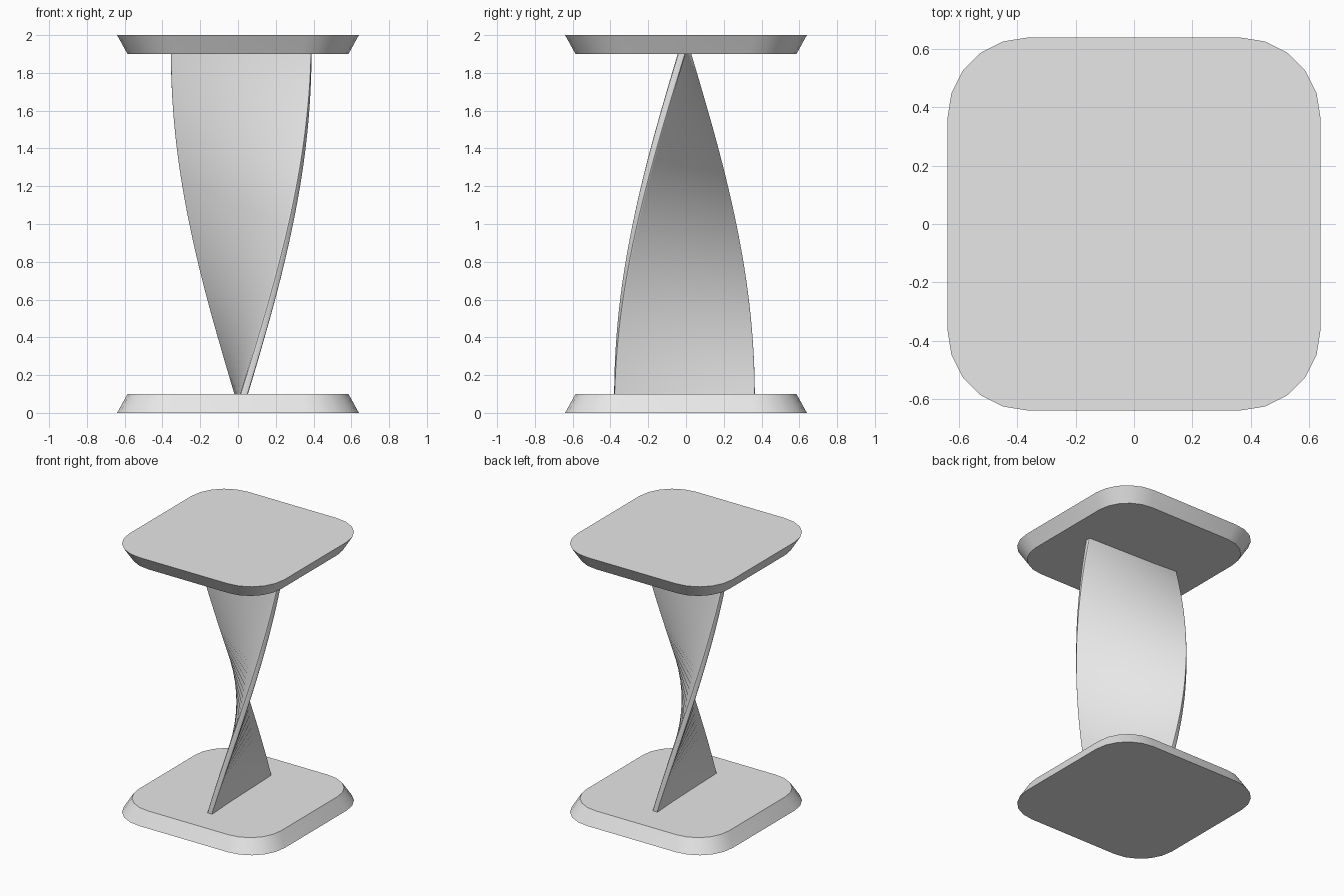
import bpy, bmesh, math

if "Cube" in bpy.data.objects:
    bpy.data.objects.remove(bpy.data.objects["Cube"])

grey = bpy.data.materials.new("light_grey")
grey.diffuse_color = (0.8, 0.8, 0.8, 1)
grey.use_nodes = True
grey.node_tree.nodes["Principled BSDF"].inputs["Base Color"].default_value = grey.diffuse_color


def rounded_rect(hx, hy, r, steps):
    """Counter-clockwise outline of a rectangle with round corners."""
    pts = []
    for k, (sx, sy) in enumerate([(1, 1), (-1, 1), (-1, -1), (1, -1)]):
        for i in range(steps + 1):
            a = math.radians(90 * (k + i / steps))
            pts.append((sx * (hx - r) + r * math.cos(a),
                        sy * (hy - r) + r * math.sin(a)))
    return pts


def loft(name, rings):
    """Skin a stack of equal-length rings and cap both ends."""
    bm = bmesh.new()
    loops = [[bm.verts.new(p) for p in ring] for ring in rings]
    n = len(loops[0])
    for lo, hi in zip(loops, loops[1:]):
        for i in range(n):
            j = (i + 1) % n
            bm.faces.new((lo[i], lo[j], hi[j], hi[i]))
    bm.faces.new(loops[0][::-1])
    bm.faces.new(loops[-1])
    bmesh.ops.recalc_face_normals(bm, faces=bm.faces)
    mesh = bpy.data.meshes.new(name)
    bm.to_mesh(mesh)
    bm.free()
    mesh.materials.append(grey)
    obj = bpy.data.objects.new(name, mesh)
    bpy.context.collection.objects.link(obj)
    bpy.ops.object.select_all(action='DESELECT')
    obj.select_set(True)
    bpy.context.view_layer.objects.active = obj
    bpy.ops.object.shade_smooth_by_angle(angle=math.radians(30))
    return obj


# Base and top plates: rounded squares tapering towards the blade
plate = rounded_rect(0.64, 0.64, 0.275, 5)
TAPER = 0.914
for name, z_wide, z_narrow in (("base_plate", 0, 0.1), ("top_plate", 2, 1.9)):
    loft(name, [[(x * s, y * s, z) for x, y in plate]
                for s, z in ((1, z_wide), (TAPER, z_narrow))])

# Twisted blade: thin rounded section turning a quarter circle
section = rounded_rect(0.021, 0.372, 0.008, 3)
STEPS, Z0, Z1 = 48, 0.05, 1.95
rings = []
for k in range(STEPS + 1):
    t = k / STEPS
    c, s = math.cos(t * math.pi / 2), math.sin(t * math.pi / 2)
    rings.append([(x * c - y * s + 0.017, x * s + y * c - 0.008,
                   Z0 + (Z1 - Z0) * t) for x, y in section])
loft("twisted_blade", rings)
